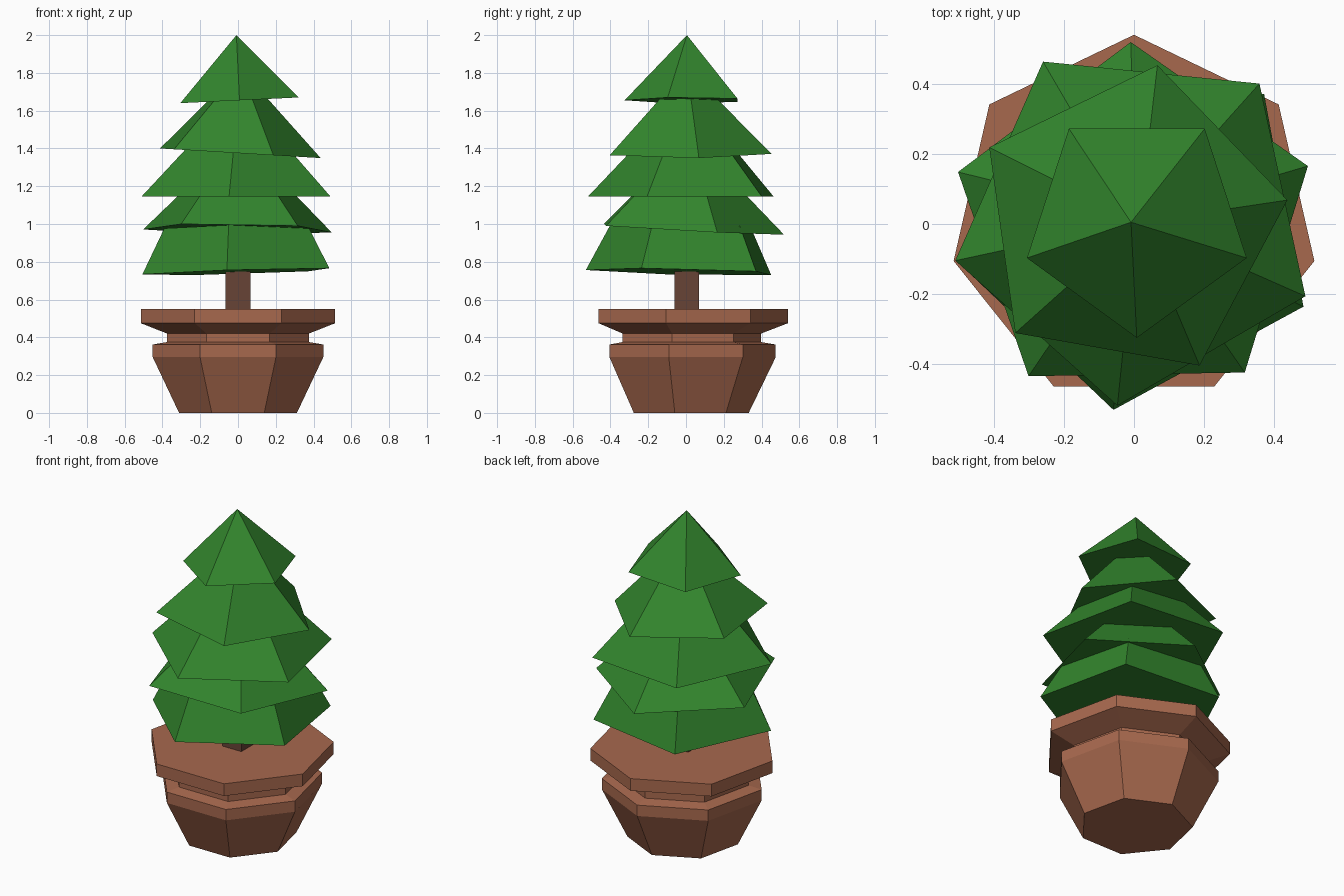
import bpy, bmesh
from math import radians, sin, cos, pi
from mathutils import Vector, Matrix

if "Cube" in bpy.data.objects:
    bpy.data.objects.remove(bpy.data.objects["Cube"])


def material(name, rgb):
    m = bpy.data.materials.new(name)
    m.diffuse_color = (*rgb, 1)
    m.use_nodes = True
    m.node_tree.nodes["Principled BSDF"].inputs["Base Color"].default_value = m.diffuse_color
    return m


def lathe(name, profile, sides, start_deg, mat, matrix):
    """Low-poly solid of revolution from (radius, z) pairs; radius 0 makes a tip."""
    bm = bmesh.new()
    rings = []
    for r, z in profile:
        if r == 0:
            rings.append([bm.verts.new((0, 0, z))] * sides)
            continue
        angles = [radians(start_deg) + 2 * pi * i / sides for i in range(sides)]
        rings.append([bm.verts.new((r * cos(a), r * sin(a), z)) for a in angles])
    for lo, hi in zip(rings, rings[1:]):
        for i in range(sides):
            j = (i + 1) % sides
            bm.faces.new(list(dict.fromkeys((lo[i], lo[j], hi[j], hi[i]))))
    bm.faces.new(rings[0][::-1])
    if profile[-1][0] > 0:
        bm.faces.new(rings[-1])
    bmesh.ops.recalc_face_normals(bm, faces=bm.faces)
    me = bpy.data.meshes.new(name)
    bm.to_mesh(me)
    bm.free()
    me.materials.append(mat)
    ob = bpy.data.objects.new(name, me)
    ob.matrix_world = matrix
    bpy.context.collection.objects.link(ob)
    return ob


clay = material("clay", (0.39, 0.14, 0.076))
bark = material("bark", (0.136, 0.056, 0.037))
leaf = material("leaf", (0.032, 0.235, 0.026))

# Seven-sided pot with a ledge, neck and rim
lathe("pot", [(0.32, 0), (0.463, 0.295), (0.463, 0.362), (0.385, 0.375),
              (0.385, 0.42), (0.528, 0.475), (0.528, 0.55)],
      7, 90, clay, Matrix.Translation((0, 0.012, 0)))

# Square trunk
lathe("trunk", [(0.092, 0.53), (0.092, 0.95)], 4, 45, bark,
      Matrix.Translation((0, 0.005, 0)))

# Five-sided foliage tiers, each slightly tilted:
# base centre, base radius, top radius, height, turn, slope in x and y
tiers = [
    ((0.01, -0.01, 0.747), 0.525, 0.40, 0.24, 46.5, 0.03, -0.022),
    ((0, -0.005, 0.972), 0.525, 0.30, 0.21, 19, -0.015, -0.055),
    ((0.006, 0.007, 1.146), 0.528, 0.28, 0.26, 48.2, 0, 0),
    ((-0.012, 0.005, 1.376), 0.455, 0.14, 0.31, 8, -0.06, 0),
    ((0.008, 0.005, 1.655), 0.33, 0, 0.345, -90, 0.048, 0),
]
for n, (base, r1, r2, h, turn, sx, sy) in enumerate(tiers, 1):
    tilt = Vector((0, 0, 1)).rotation_difference(Vector((-sx, -sy, 1)))
    lathe(f"foliage_tier_{n}", [(r1, 0), (r2, h)], 5, turn, leaf,
          Matrix.Translation(base) @ tilt.to_matrix().to_4x4())
